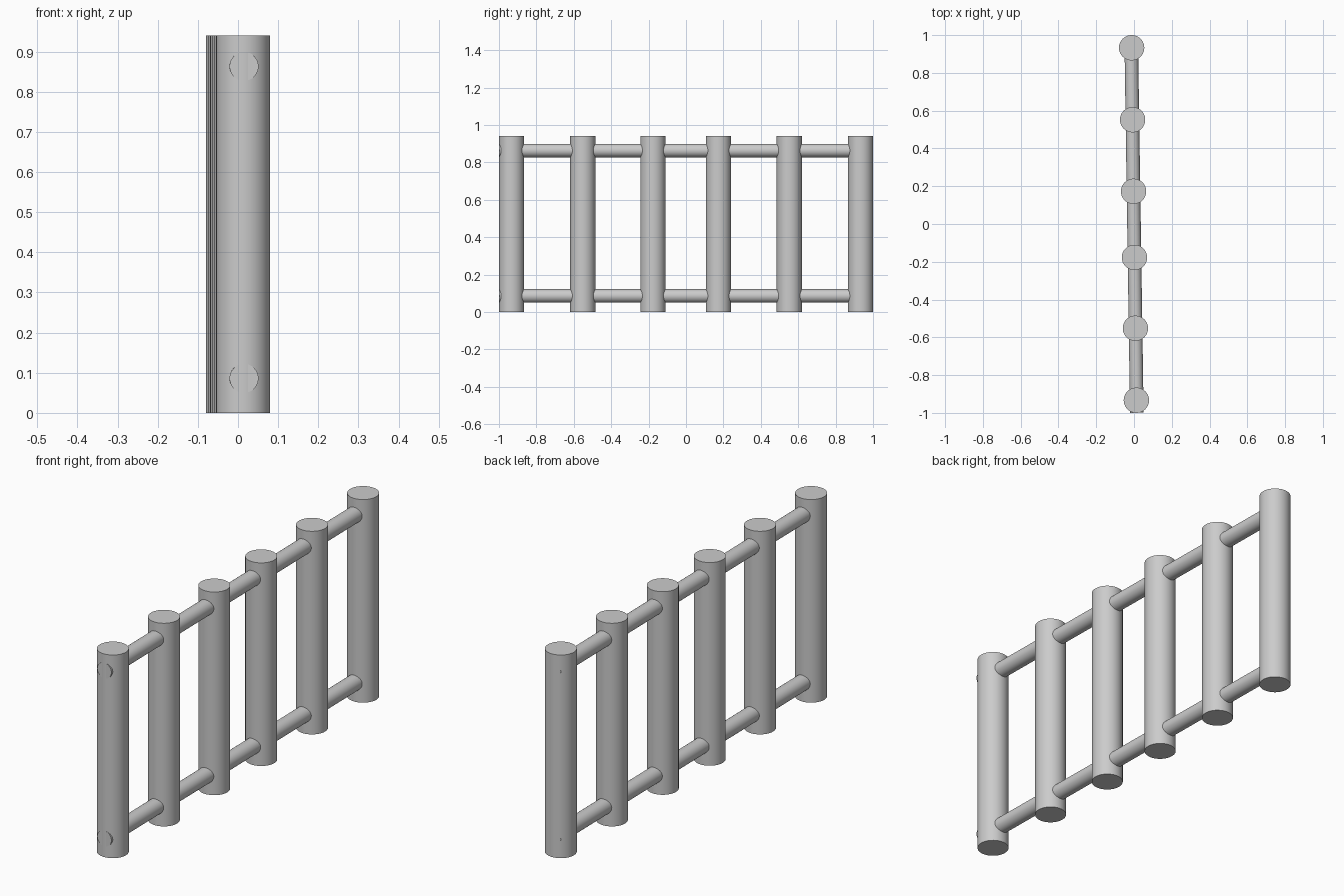
import bpy
from mathutils import Vector

if "Cube" in bpy.data.objects:
    bpy.data.objects.remove(bpy.data.objects["Cube"])

SLANT = -0.0135  # slight skew of the fence line: x per unit y


def cylinder(name, start, end, radius, sides):
    a, b = Vector(start), Vector(end)
    axis = b - a
    bpy.ops.mesh.primitive_cylinder_add(
        vertices=sides, radius=radius, depth=axis.length,
        location=(a + b) / 2,
        rotation=axis.to_track_quat('Z', 'Y').to_euler())
    ob = bpy.context.object
    ob.name = name
    bpy.ops.object.shade_smooth_by_angle()
    return ob


# Upright posts
for i, y in enumerate((-0.933, -0.552, -0.177, 0.173, 0.552, 0.933)):
    x = SLANT * y
    cylinder(f"post_{i + 1}", (x, y, 0), (x, y, 0.94), 0.067, 64)

# Horizontal rails running through the posts
for name, z in (("lower_rail", 0.086), ("upper_rail", 0.863)):
    cylinder(name, (0.015, -0.999, z), (-0.015, 0.989, z), 0.036, 48)
